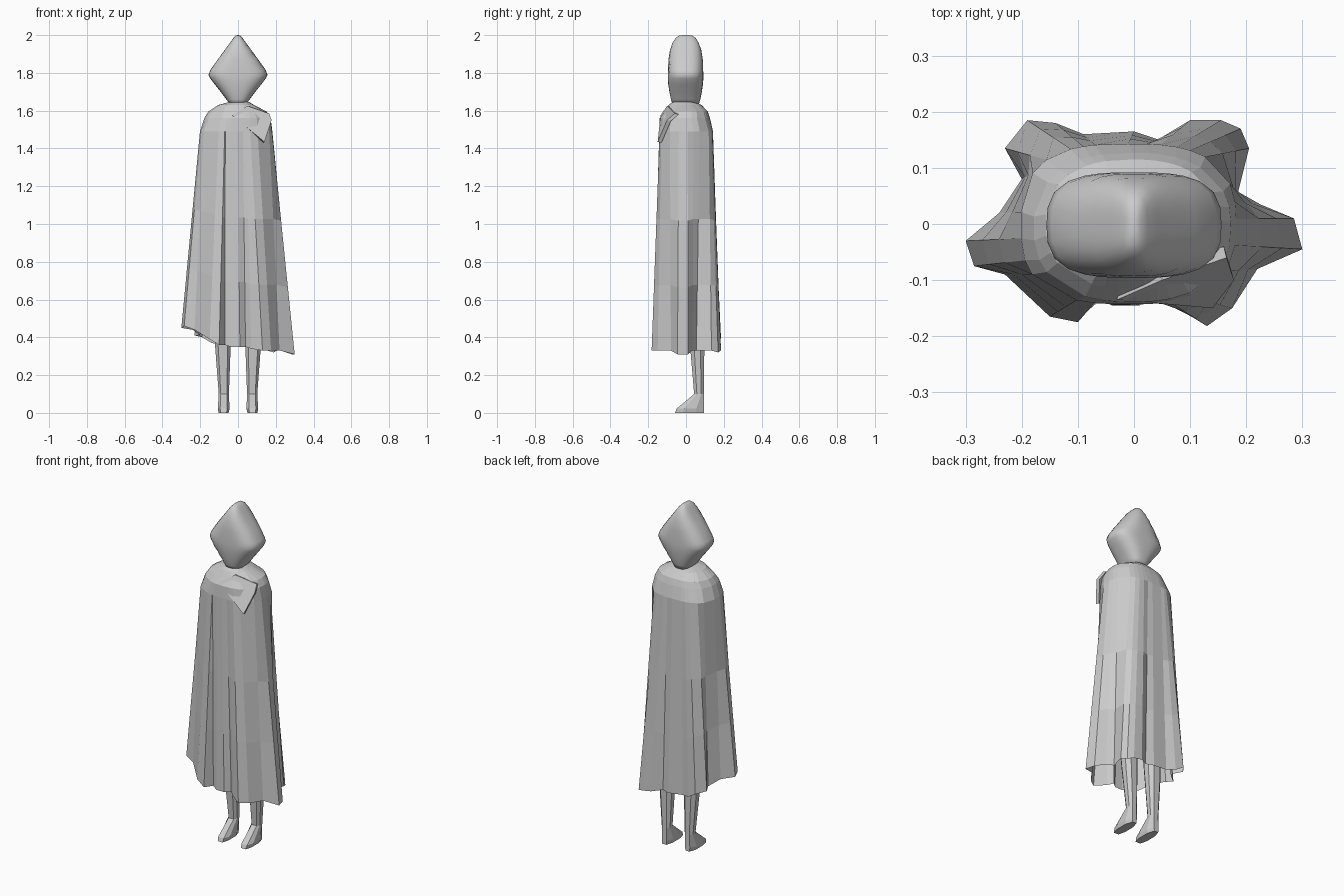
import bpy, bmesh
from math import sin, cos, pi, atan2

if "Cube" in bpy.data.objects:
    bpy.data.objects.remove(bpy.data.objects["Cube"])


def loft(name, rings, cap_start=True, cap_end=True, smooth=False):
    """Skin a list of equal-length closed point rings."""
    bm = bmesh.new()
    rows = [[bm.verts.new(p) for p in r] for r in rings]
    n = len(rows[0])
    for a, b in zip(rows, rows[1:]):
        for i in range(n):
            j = (i + 1) % n
            bm.faces.new((a[i], a[j], b[j], b[i]))
    if cap_start:
        bm.faces.new(rows[0][::-1])
    if cap_end:
        bm.faces.new(rows[-1])
    bmesh.ops.recalc_face_normals(bm, faces=bm.faces[:])
    for f in bm.faces:
        f.smooth = smooth
    me = bpy.data.meshes.new(name)
    bm.to_mesh(me)
    bm.free()
    ob = bpy.data.objects.new(name, me)
    bpy.context.collection.objects.link(ob)
    return ob


def super_pt(a, cx, cy, hx, hy, z, e=3.0):
    """Point on a superellipse in direction a."""
    c, s = cos(a), sin(a)
    r = (abs(c / hx) ** e + abs(s / hy) ** e) ** (-1 / e)
    return (cx + r * c, cy + r * s, z)


# Head: rounded diamond, smooth shaded
head = [(1.635, .045, .07), (1.66, .062, .078), (1.70, .092, .086),
        (1.74, .124, .092), (1.77, .147, .094), (1.79, .156, .094),
        (1.815, .147, .093), (1.87, .108, .091), (1.92, .071, .083),
        (1.96, .042, .069), (1.985, .024, .053), (1.997, .012, .035), (2.0, .004, .015)]
loft("head", [[super_pt(2 * pi * i / 32, 0, -.002, hx, hy, z) for i in range(32)]
              for z, hx, hy in head], smooth=True)

# Cloak: folded hem outline pulled up to rounded shoulders
hem = [(.30, -.045, .31), (.285, .01, .31), (.225, .035, .33), (.185, .055, .33),
       (.205, .135, .33), (.19, .17, .32), (.155, .185, .33), (.10, .185, .34),
       (.045, .15, .35), (0, .165, .35), (-.09, .16, .36), (-.14, .18, .37),
       (-.19, .185, .40), (-.23, .135, .41), (-.20, .08, .41), (-.24, .02, .44),
       (-.30, -.03, .45), (-.285, -.075, .46), (-.23, -.09, .44), (-.15, -.165, .39),
       (-.10, -.175, .36), (-.07, -.13, .36), (-.04, -.145, .35), (.01, -.145, .35),
       (.04, -.12, .35), (.07, -.145, .34), (.13, -.182, .33), (.175, -.15, .33),
       (.22, -.08, .33)]
angs = [atan2(y, x * .75) for x, y, z in hem]
chest = [super_pt(a, -.01, 0, .192, .143, 1.49, 2.8) for a in angs]


def between(t):
    return [tuple(p + (q - p) * t for p, q in zip(c, h)) for c, h in zip(chest, hem)]


shoulders = [(-.003, -.006, .176, .133, 1.56), (-.003, 0, .155, .115, 1.595),
             (-.01, -.005, .095, .088, 1.63), (.005, -.012, .055, .06, 1.645)]
rings = [hem, between(.7), between(.4), chest]
rings += [[super_pt(a, cx, cy, hx, hy, z, 2.4) for a in angs]
          for cx, cy, hx, hy, z in shoulders]
loft("cloak", rings, cap_start=False)

# Collar flap hanging at the front right
outer = [(-.03, -.135, 1.575), (.05, -.10, 1.625), (.165, -.06, 1.585),
         (.178, -.10, 1.55), (.14, -.15, 1.435)]
loft("collar_flap", [outer, [(x * .97, y + .02, z - .005) for x, y, z in outer]])

# Legs with wedge feet
def leg(name, side):
    # height, half width, front y, back y, centre x
    secs = [(0, .026, -.058, .095, .076), (.022, .031, -.05, .095, .076),
            (.10, .027, .043, .095, .075), (.35, .041, .022, .097, .08),
            (.90, .055, -.03, .095, .085)]
    rs = []
    for z, w, f, b, cx in secs:
        d = (b - f) * .28
        rs.append([(side * cx + x, y, z) for x, y in
                   ((-w * .6, f), (w * .6, f), (w, f + d), (w, b - d),
                    (w * .5, b), (-w * .5, b), (-w, b - d), (-w, f + d))])
    loft(name, rs)


leg("left_leg", -1)
leg("right_leg", 1)
